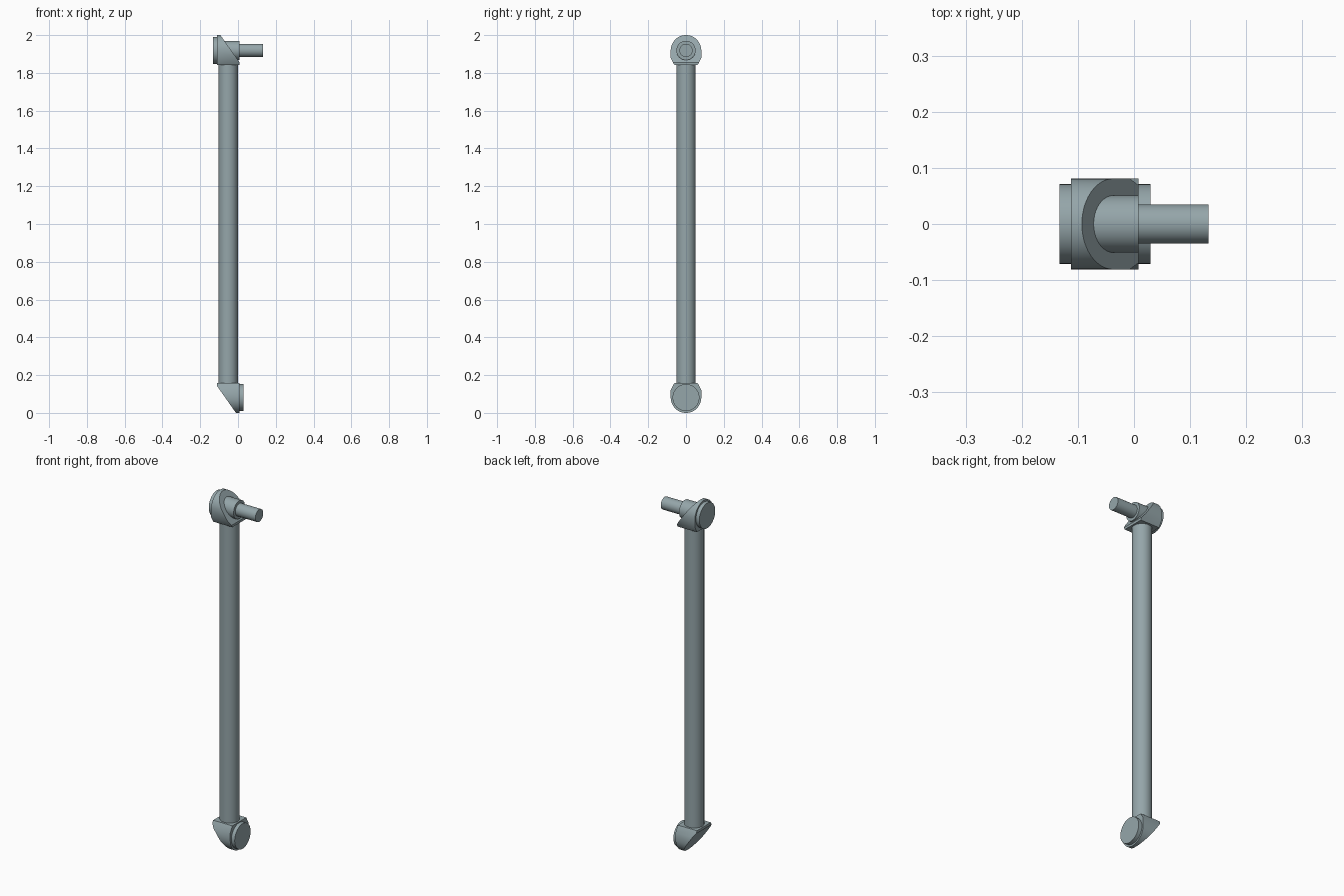
import bpy, bmesh, math
from mathutils import Vector, Matrix

cube = bpy.data.objects.get("Cube")
if cube:
    bpy.data.objects.remove(cube, do_unlink=True)

steel = bpy.data.materials.new("blue grey steel")
steel.use_nodes = True
colour = (0.30, 0.38, 0.40, 1)
steel.diffuse_color = colour
steel.node_tree.nodes["Principled BSDF"].inputs["Base Color"].default_value = colour

AXIS_X = -0.052   # tube centre line
JOINT_Z = 1.919   # upper joint height
BLOCK_R = 0.081
# Half turn that carries upper joint parts to the lower joint
FLIP = (Matrix.Translation((AXIS_X, 0, 1)) @ Matrix.Rotation(math.pi, 4, 'Y')
        @ Matrix.Translation((-AXIS_X, 0, -1)))


def finish(name, bm, flip=False):
    if flip:
        bm.transform(FLIP)
    bmesh.ops.recalc_face_normals(bm, faces=bm.faces[:])
    mesh = bpy.data.meshes.new(name)
    bm.to_mesh(mesh)
    bm.free()
    mesh.materials.append(steel)
    ob = bpy.data.objects.new(name, mesh)
    bpy.context.collection.objects.link(ob)
    bpy.ops.object.select_all(action='DESELECT')
    ob.select_set(True)
    bpy.context.view_layer.objects.active = ob
    bpy.ops.object.shade_smooth_by_angle(angle=math.radians(30))
    return ob


def rod(name, start, end, radius, flip=False):
    start, end = Vector(start), Vector(end)
    span = end - start
    turn = span.to_track_quat('Z', 'Y').to_matrix().to_4x4()
    bm = bmesh.new()
    bmesh.ops.create_cone(bm, cap_ends=True, segments=40, radius1=radius,
                          radius2=radius, depth=span.length,
                          matrix=Matrix.Translation((start + end) / 2) @ turn)
    finish(name, bm, flip)


def mitre_block(name, flip):
    # Round-topped outline with chamfered foot, extruded along x
    outline = [(BLOCK_R * math.cos(math.pi * i / 24),
                JOINT_Z + BLOCK_R * math.sin(math.pi * i / 24)) for i in range(25)]
    outline += [(-BLOCK_R, 1.878), (-0.062, 1.843), (0.062, 1.843), (BLOCK_R, 1.878)]
    bm = bmesh.new()
    face = bm.faces.new([bm.verts.new((-0.112, y, z)) for y, z in outline])
    new = bmesh.ops.extrude_face_region(bm, geom=[face])["geom"]
    bmesh.ops.translate(bm, vec=(0.12, 0, 0),
                        verts=[v for v in new if isinstance(v, bmesh.types.BMVert)])
    # Slice off the sloping face and cap it
    cut = bmesh.ops.bisect_plane(bm, geom=bm.verts[:] + bm.edges[:] + bm.faces[:],
                                 plane_co=(0.008, 0, 1.856), plane_no=(0.144, 0, 0.101),
                                 clear_outer=True)["geom_cut"]
    bmesh.ops.edgeloop_fill(bm, edges=[e for e in cut if isinstance(e, bmesh.types.BMEdge)])
    finish(name, bm, flip)


# Long tube
rod("tube", (AXIS_X, 0, 0.15), (AXIS_X, 0, 1.85), 0.051)

# Mitred joints with their end caps
for label, flip in (("upper", False), ("lower", True)):
    mitre_block(label + "_joint_block", flip)
    rod(label + "_end_cap", (-0.133, 0, JOINT_Z), (-0.105, 0, JOINT_Z), 0.071, flip)

# Boss and pin on the upper joint
rod("pin_boss", (-0.108, 0, JOINT_Z), (0.008, 0, JOINT_Z), 0.051)
rod("pin", (0, 0, JOINT_Z), (0.133, 0, JOINT_Z), 0.035)
